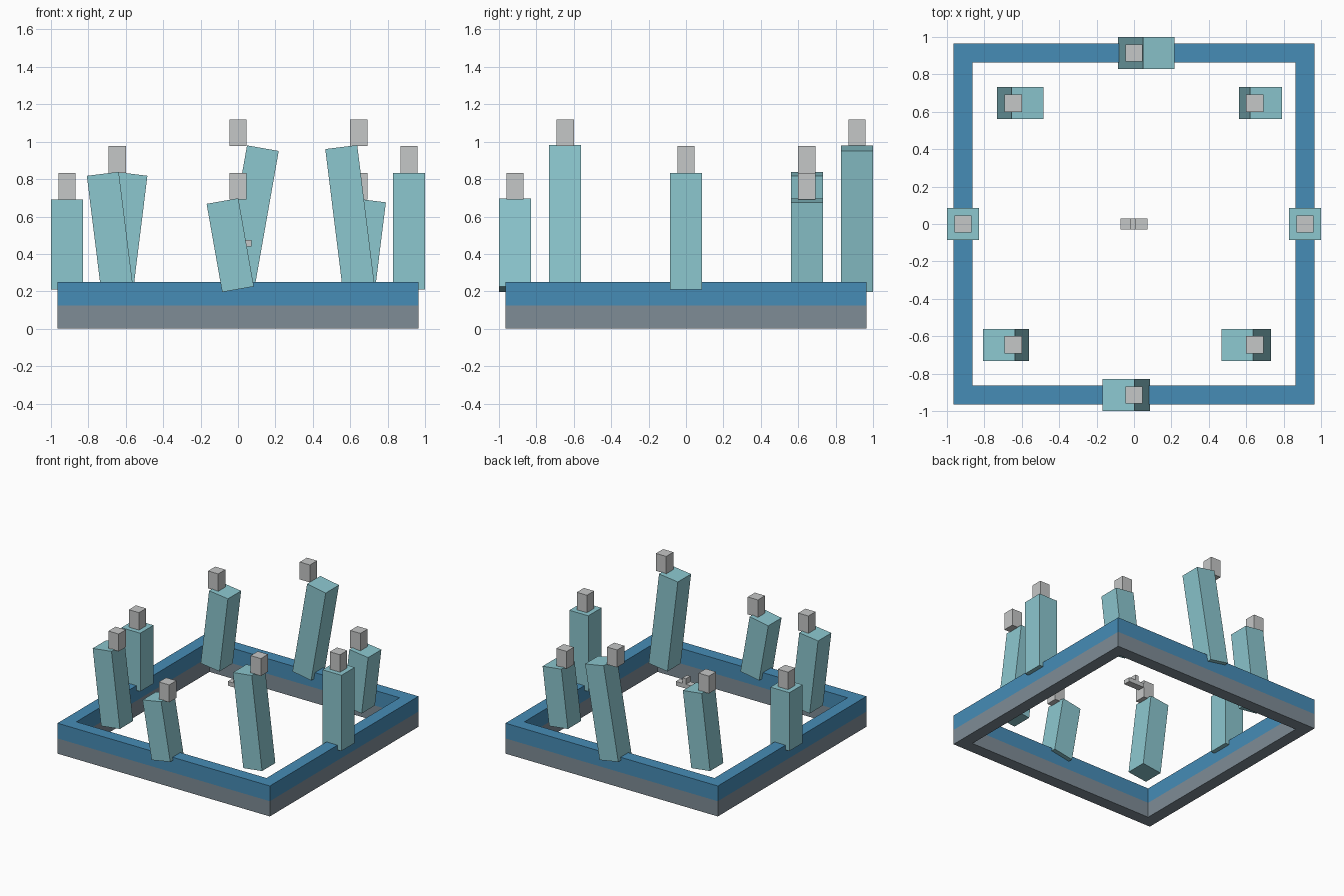
import bpy, bmesh, math
from mathutils import Matrix, Vector

cube = bpy.data.objects.get("Cube")
if cube:
    bpy.data.objects.remove(cube, do_unlink=True)


def material(name, rgb):
    lin = [(c / 255 / 12.92) if c < 11 else ((c / 255 + 0.055) / 1.055) ** 2.4 for c in rgb]
    m = bpy.data.materials.new(name)
    m.use_nodes = True
    m.diffuse_color = (*lin, 1)
    m.node_tree.nodes["Principled BSDF"].inputs["Base Color"].default_value = (*lin, 1)
    return m


BLUE = material("blue", (70, 140, 182))
SLATE = material("slate grey", (126, 140, 150))
TEAL = material("pale teal", (140, 199, 207))
SILVER = material("light grey", (197, 199, 199))


def finish(name, bm, mat):
    bmesh.ops.recalc_face_normals(bm, faces=bm.faces)
    me = bpy.data.meshes.new(name)
    bm.to_mesh(me)
    bm.free()
    me.materials.append(mat)
    ob = bpy.data.objects.new(name, me)
    bpy.context.scene.collection.objects.link(ob)
    return ob


def box(name, size, base, mat, tilt=0.0):
    """Box standing on the point base, leaning about the y axis through it."""
    bm = bmesh.new()
    m = (Matrix.Translation(base) @ Matrix.Rotation(tilt, 4, "Y")
         @ Matrix.Translation((0, 0, size[2] / 2)) @ Matrix.Diagonal((*size, 1)))
    bmesh.ops.create_cube(bm, size=1, matrix=m)
    return finish(name, bm, mat)


def square_frame(name, outer, inner, z0, z1, mat):
    """Open square ring swept from a rectangular section."""
    bm = bmesh.new()
    section = [(outer, z0), (outer, z1), (inner, z1), (inner, z0)]
    rings = [[bm.verts.new((sx * r, sy * r, z)) for r, z in section]
             for sx, sy in ((1, 1), (-1, 1), (-1, -1), (1, -1))]
    for i in range(4):
        a, b = rings[i], rings[(i + 1) % 4]
        for j in range(4):
            k = (j + 1) % 4
            bm.faces.new((a[j], a[k], b[k], b[j]))
    return finish(name, bm, mat)


# Two-tone square base
square_frame("lower_frame", 0.965, 0.864, 0.0, 0.125, SLATE)
square_frame("upper_frame", 0.965, 0.864, 0.125, 0.25, BLUE)

# Ring of eight leaning posts, each with an upright block above its foot
RADIUS, FOOT, WIDTH = 0.914, 0.211, 0.172
SHORT, MEDIUM, TALL = 0.479, 0.622, 0.766
heights = [MEDIUM, SHORT, TALL, MEDIUM, SHORT, MEDIUM, SHORT, TALL]
for i, h in enumerate(heights):
    a = i * math.pi / 4
    x, y = RADIUS * math.cos(a), RADIUS * math.sin(a)
    box(f"post_{i + 1}", (WIDTH, WIDTH, h), (x, y, FOOT), TEAL,
        math.radians(10) * math.sin(a))
    box(f"post_cap_{i + 1}", (0.093, 0.093, 0.143), (x, y, FOOT + h), SILVER)

# Small floating centrepiece: a crossbar with a short upright
box("centre_bar", (0.144, 0.058, 0.035), (0, 0, 0.44), SILVER)
box("centre_upright", (0.03, 0.058, 0.045), (-0.004, 0, 0.475), SILVER)
